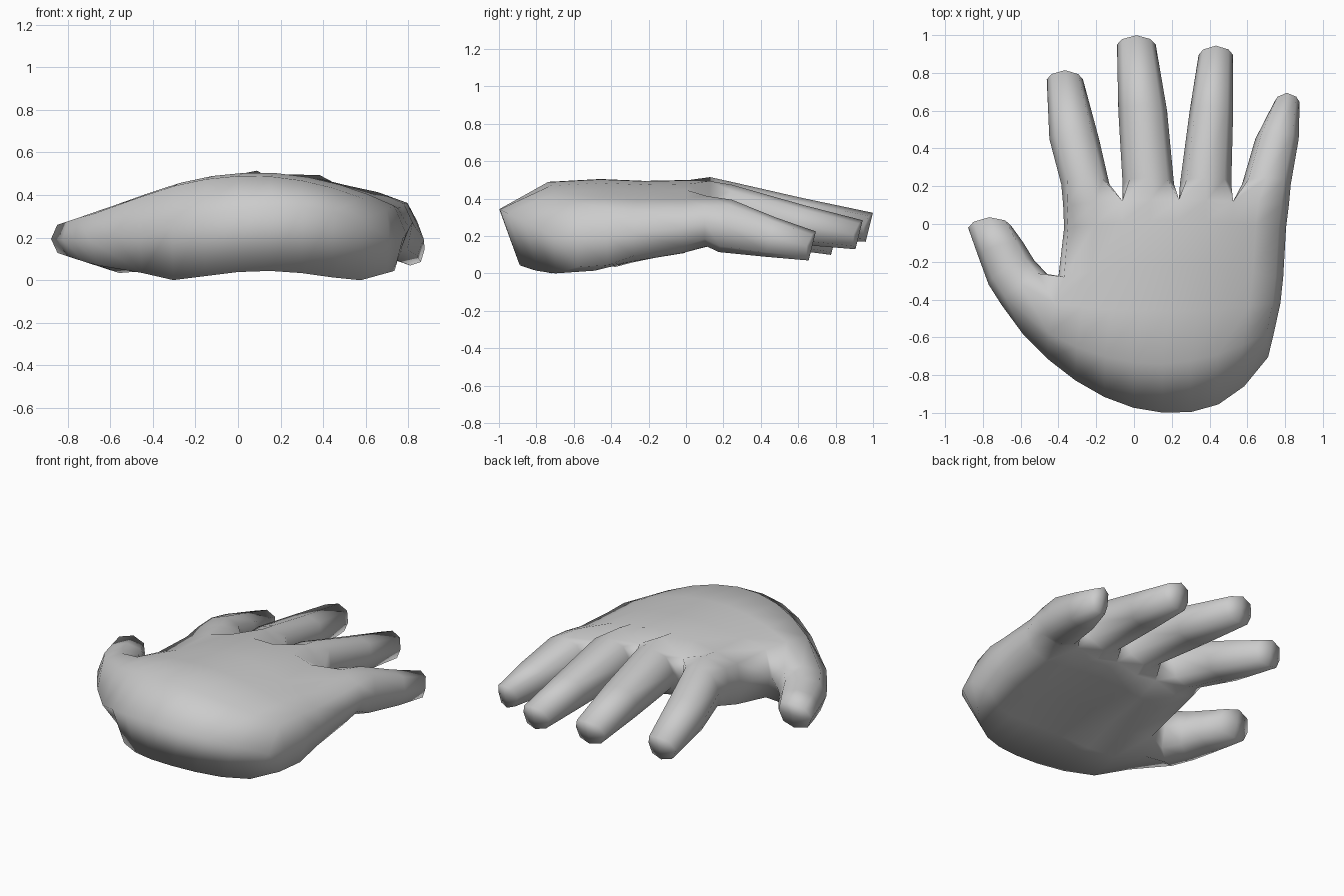
import bpy, bmesh, math
from mathutils import Vector

if "Cube" in bpy.data.objects:
    bpy.data.objects.remove(bpy.data.objects["Cube"])

bm = bmesh.new()
COLS = [k / 8 for k in range(9)]
COLS = [f + .18 * f * f * (1 - f) for f in COLS]


def lerp(a, b, t):
    return a + (b - a) * t


def vert(x, y, z):
    return bm.verts.new((x, y, z))


def middle(a, b):
    return vert(*((a.co + b.co) / 2))


def face(*vs):
    vs = list(dict.fromkeys(vs))
    if len(vs) > 2:
        bm.faces.new(vs)


def bridge(a, b, skip=()):
    n = len(a)
    for i in range(n):
        if i not in skip:
            j = (i + 1) % n
            face(a[i], a[j], b[j], b[i])


def ring(left, right, zlo, zhi, bulge):
    """Soft octagon across a finger, leaning with the finger's slope."""
    l, r = Vector(left), Vector(right)
    c, half = (l + r) / 2, (r - l) / 2
    fwd = Vector((-half.y, half.x)).normalized()
    zc, h = (zlo + zhi) / 2, (zhi - zlo) / 2
    out = []
    for i in range(8):
        a = math.radians(135 - 45 * i)
        s, t = math.cos(a), math.sin(a)
        if i % 2 == 0:
            s, t = s * 1.04, t * 1.1
        p = c + half * s + fwd * (bulge * (1 - s * s) + .25 * h * t)
        out.append(vert(p.x, p.y, zc + h * t))
    return out


def finger(base, stations):
    """Loft from an opening in the palm through the stations to a blunt tip."""
    prev = base
    for i, (left, right, zlo, zhi) in enumerate(stations):
        cur = ring(left, right, zlo, zhi, .03 if i == len(stations) - 1 else 0)
        bridge(prev, cur)
        prev = cur
    tip = middle(prev[1], prev[5])
    for i in range(8):
        face(prev[i], prev[(i + 1) % 8], tip)


# Heel edge: a lopsided arc, lower towards its ends
heel = []
for f in COLS:
    x = lerp(-.46, .71, f)
    d = x - .2
    y = -1 + (.66 * d * d if d < 0 else 1.7 * d ** 2.6)
    heel.append(vert(x, y, .36 - .5 * (y + 1)))
loops = [heel + [heel[-1]] + heel[::-1] + [heel[0]]]

# Palm rows: x0, x1, y edge, y top, y bottom, z top, z bottom, hollow, x of left side
rows = [
    (-.45, .70, -.58, -.74, -.89, .505, .0, .06, -.59),
    (-.42, .735, -.42, -.46, -.60, .52, .01, .09, -.5),
    (-.37, .75, -.28, -.22, -.30, .51, .06, .08, -.40),
    (-.35, .765, -.02, .02, -.02, .515, .11, .05, -.37),
    (-.355, .78, .10, .13, .13, .53, .15, .02, -.375),
]
grid = []
for x0, x1, ye, yt, yb, zt, zb, hollow, lx in rows:
    knuckle = zb == .15
    T, B = [], []
    for k, f in enumerate(COLS):
        s = 2 * f - 1
        x = lerp(x0, x1, f)
        web = knuckle and k in (2, 4, 6)
        T.append(vert(x, lerp(yt, ye, s * s), zt - .125 * s * s - .03 * s - .08 * web))
        B.append(vert(x, lerp(yb, ye, s * s),
                      zb + hollow * (1 - s * s) ** 2 + .05 * s ** 8 + .03 * web))
    L, R = middle(T[0], B[0]), middle(T[8], B[8])
    L.co.x, R.co.x = lx, x1 + .04
    grid.append((T, B, L, R))
    loops.append(T + [R] + B[::-1] + [L])
for i in range(len(rows)):
    # leave the thumb opening in the left side
    bridge(loops[i], loops[i + 1], (18, 19) if i in (1, 2) else ())

# Four fingers grow from the knuckle row
# base xl, xr; middle xl, xr, y; tip xl, xr, y; base and tip top height
fingers = [
    (-.385, -.13, -.448, -.185, .45, -.462, -.27, .765, .475, .27),
    (-.06, .212, -.083, .175, .60, -.09, .115, .95, .505, .34),
    (.243, .515, .295, .525, .60, .342, .525, .895, .49, .30),
    (.572, .83, .642, .872, .45, .742, .877, .645, .41, .24),
]
T, B, L, R = grid[-1]
sides = [L] + [middle(T[k], B[k]) for k in (2, 4, 6)] + [R]
for i, (a0, a1, b0, b1, by, c0, c1, cy, z0, z1) in enumerate(fingers):
    k, ay = 2 * i, .21
    stations = []
    for xl, xr, y in ((a0, a1, ay), (b0, b1, by), (c0, c1, cy)):
        t = (y - ay) / (cy - ay)
        z = lerp(z0, z1, t)
        stations.append(((xl, y), (xr, y), z - lerp(.28, .155, t), z))
    finger([T[k], T[k + 1], T[k + 2], sides[i + 1],
            B[k + 2], B[k + 1], B[k], sides[i]], stations)

# Thumb grows from the side opening
g1, g2, g3 = grid[:3]
thumb = [((-.70, -.43), (-.46, -.265)), ((-.77, -.32), (-.53, -.19)),
         ((-.825, -.17), (-.585, -.10)), ((-.878, -.02), (-.65, -.01))]
finger([g1[0][0], g2[0][0], g3[0][0], g3[2], g3[1][0], g2[1][0], g1[1][0], g1[2]],
       [(l, r, lerp(.05, .125, i / 3), lerp(.36, .295, i / 3))
        for i, (l, r) in enumerate(thumb)])

# Clean up and rest on the ground
bmesh.ops.delete(bm, geom=[v for v in bm.verts if not v.link_faces], context='VERTS')
bmesh.ops.recalc_face_normals(bm, faces=bm.faces[:])
low = min(v.co.z for v in bm.verts)
bmesh.ops.translate(bm, verts=bm.verts[:], vec=(0, 0, -low))

mesh = bpy.data.meshes.new("hand")
bm.to_mesh(mesh)
bm.free()
mesh.shade_smooth()
hand = bpy.data.objects.new("hand", mesh)
bpy.context.collection.objects.link(hand)
